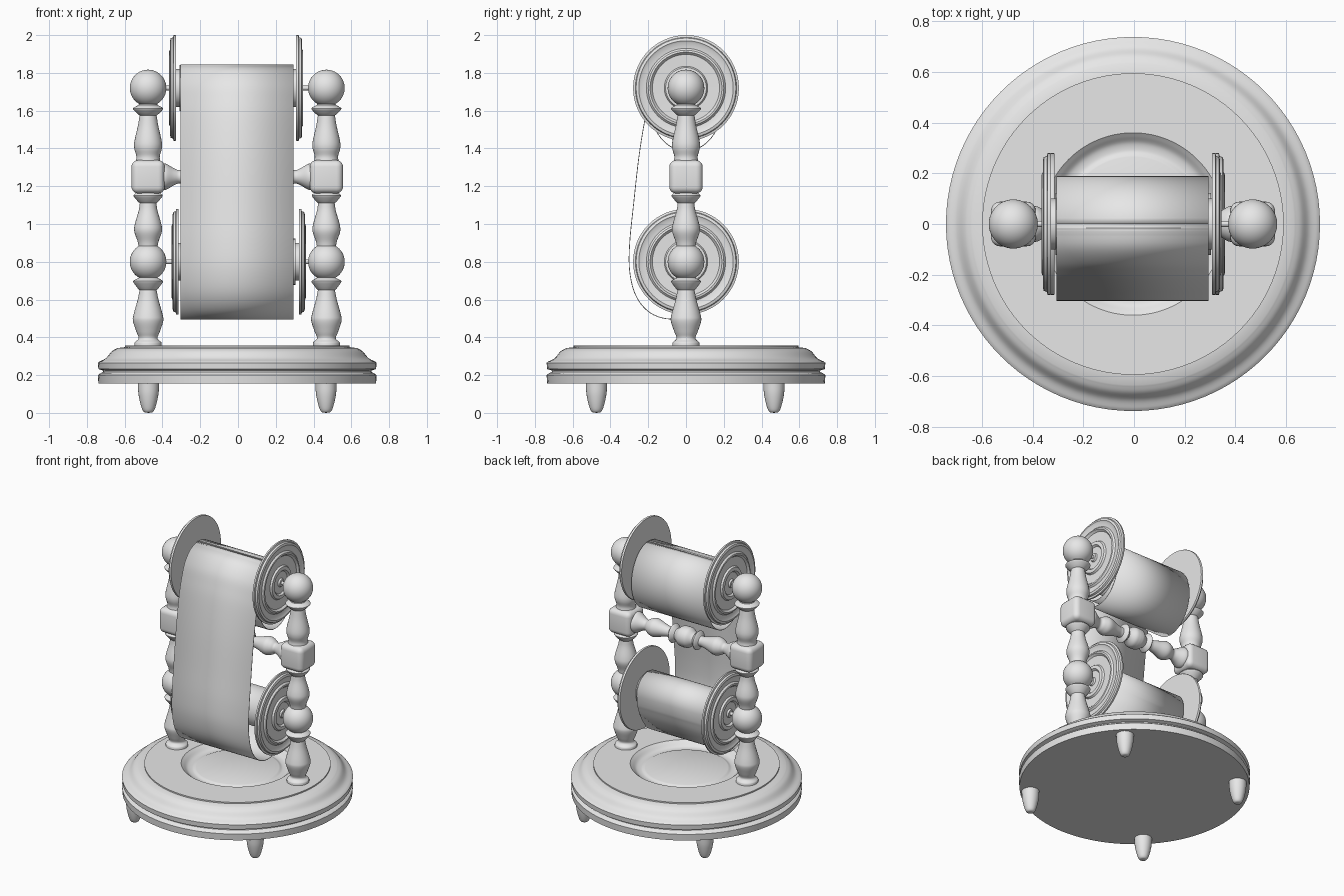
import bpy, bmesh, math
from mathutils import Matrix, Vector

if "Cube" in bpy.data.objects:
    bpy.data.objects.remove(bpy.data.objects["Cube"], do_unlink=True)

grey = bpy.data.materials.new("plain grey")
grey.use_nodes = True
grey.diffuse_color = (0.8, 0.8, 0.8, 1)
grey.node_tree.nodes["Principled BSDF"].inputs["Base Color"].default_value = grey.diffuse_color

CX = -0.004          # slight sideways offset of the whole stand
POST_X = 0.472
TOP_Z, LOW_Z, BAR_Z = 1.72, 0.8, 1.25


def finish(name, bm, angle=35):
    bmesh.ops.recalc_face_normals(bm, faces=bm.faces)
    mesh = bpy.data.meshes.new(name)
    bm.to_mesh(mesh)
    bm.free()
    mesh.materials.append(grey)
    obj = bpy.data.objects.new(name, mesh)
    bpy.context.scene.collection.objects.link(obj)
    bpy.ops.object.select_all(action="DESELECT")
    obj.select_set(True)
    bpy.context.view_layer.objects.active = obj
    bpy.ops.object.shade_smooth_by_angle(angle=math.radians(angle))
    return obj


def smooth(points, steps=5):
    """Catmull-Rom curve through 2D points."""
    p = [Vector(q) for q in points]
    p = [2 * p[0] - p[1]] + p + [2 * p[-1] - p[-2]]
    out = []
    for a, b, c, d in zip(p, p[1:], p[2:], p[3:]):
        for i in range(steps):
            t = i / steps
            out.append(0.5 * (2 * b + (c - a) * t + (2 * a - 5 * b + 4 * c - d) * t * t
                              + (3 * b - a - 3 * c + d) * t ** 3))
    return out + [p[-2]]


def ball(z, r, low=-1.4, high=math.pi / 2, n=16):
    angles = [low + (high - low) * i / n for i in range(n + 1)]
    return [(max(r * math.cos(a), 0), z + r * math.sin(a)) for a in angles]


def lathe(name, profile, matrix, segments=48):
    """Spin (radius, height) points about local z, then place with matrix."""
    bm = bmesh.new()
    verts = [bm.verts.new((r, 0, z)) for r, z in profile]
    edges = [bm.edges.new(pair) for pair in zip(verts, verts[1:])]
    bmesh.ops.spin(bm, geom=verts + edges, cent=(0, 0, 0), axis=(0, 0, 1),
                   angle=math.tau, steps=segments, use_duplicate=False)
    bmesh.ops.remove_doubles(bm, verts=bm.verts, dist=0.0004)
    bmesh.ops.transform(bm, matrix=matrix, verts=bm.verts)
    return finish(name, bm)


def along_x(x, z, side=1):
    return Matrix.Translation((x, 0, z)) @ Matrix.Rotation(side * math.pi / 2, 4, "Y")


# Round base with moulded edge and shallow dished centre
base = [(0, 0.155), (0.735, 0.155), (0.738, 0.2), (0.725, 0.21), (0.71, 0.216),
        (0.71, 0.224), (0.735, 0.232), (0.738, 0.265)]
base += smooth([(0.73, 0.272), (0.695, 0.29), (0.665, 0.325), (0.635, 0.343)])
base += [(0.595, 0.348), (0.595, 0.357), (0.585, 0.357)]
base += smooth([(0.36, 0.357), (0.345, 0.345), (0.32, 0.325), (0.29, 0.32), (0.27, 0.328)])
base += [(0.265, 0.33), (0, 0.33)]
lathe("base", base, Matrix.Translation((CX, 0, 0)), 96)

# Four tapered feet
foot = smooth([(0, 0), (0.025, 0.006), (0.04, 0.04), (0.053, 0.1), (0.057, 0.16)])
for x in (-1, 1):
    for y in (-1, 1):
        lathe("foot", foot, Matrix.Translation((CX + x * 0.47, y * 0.47 - 0.004, 0)), 24)

# Turned posts: vase, collar and ball below; block; vase, collar and ball above
lower = [(0, 0.35), (0.072, 0.35), (0.072, 0.37)]
lower += smooth([(0.07, 0.374), (0.05, 0.395), (0.062, 0.43), (0.08, 0.485),
                 (0.077, 0.52), (0.055, 0.6), (0.045, 0.65)])
lower += smooth([(0.055, 0.66), (0.077, 0.69), (0.077, 0.7), (0.05, 0.715)], 3)
lower += ball(LOW_Z, 0.097, -1.05, 1.05)
middle = smooth([(0.05, 0.88), (0.056, 0.91), (0.073, 0.96), (0.07, 1.0), (0.05, 1.07), (0.044, 1.11)])
middle += smooth([(0.055, 1.12), (0.075, 1.145), (0.075, 1.155), (0.05, 1.175)], 3)
upper = [(0.05, 1.3)]
upper += smooth([(0.065, 1.33), (0.062, 1.36), (0.073, 1.4), (0.072, 1.44),
                 (0.054, 1.52), (0.045, 1.575)])
upper += smooth([(0.055, 1.582), (0.077, 1.605), (0.077, 1.615), (0.05, 1.63)], 3)
upper += ball(TOP_Z, 0.097, -1.05)

for side, label in ((1, "left"), (-1, "right")):
    x = CX + side * POST_X
    lathe(label + "_post", lower + middle + upper, Matrix.Translation((x, 0, 0)))
    bm = bmesh.new()
    bmesh.ops.create_cube(bm, size=0.176, matrix=Matrix.Translation((x, 0, BAR_Z)))
    bmesh.ops.bevel(bm, geom=bm.edges[:], offset=0.035, segments=5, profile=0.5, affect="EDGES")
    finish(label + "_block", bm)

# Turned cross bar, mirrored about its middle
half = smooth([(0.07, 0), (0.066, 0.03), (0.045, 0.06)])
half += smooth([(0.04, 0.07), (0.062, 0.09), (0.062, 0.1), (0.035, 0.115)], 3)
half += smooth([(0.033, 0.13), (0.045, 0.18), (0.062, 0.24), (0.05, 0.28),
                (0.035, 0.305), (0.045, 0.335), (0.068, 0.375), (0.07, 0.4)])
bar = [(r, -h) for r, h in reversed(half)] + half[1:]
lathe("cross_bar", bar, along_x(CX, BAR_Z))

# Spools: two stepped discs, a core and thin axles into the post balls
disc = [(0, 0), (0.278, 0), (0.28, 0.004), (0.28, 0.013), (0.268, 0.016), (0.264, 0.028),
        (0.25, 0.032), (0.24, 0.026), (0.21, 0.024), (0.2, 0.035), (0.19, 0.037),
        (0.178, 0.024), (0.115, 0.022), (0.108, 0.034), (0.085, 0.036), (0.075, 0.024),
        (0.03, 0.024), (0.025, 0.035), (0.012, 0.036), (0.012, 0.12), (0, 0.12)]
for label, z, shift in (("upper", TOP_Z, -0.01), ("lower", LOW_Z, 0.004)):
    for side in (1, -1):
        lathe(label + "_spool_disc", disc, along_x(shift + side * 0.318, z, side), 64)
    core = [(0, -0.32), (0.1, -0.32), (0.1, -0.3), (0.122, -0.3),
            (0.122, 0.3), (0.1, 0.3), (0.1, 0.32), (0, 0.32)]
    lathe(label + "_spool_core", core, along_x(shift, z), 64)


# Paper: loose loops hanging on the upper core, then down the front to the lower one
def loop(width, bottom, n=40):
    top = TOP_Z + 0.123
    mid, tall = (top + bottom) / 2, (top - bottom) / 2
    return [(width * math.sin(math.tau * i / n), mid + tall * math.cos(math.tau * i / n))
            for i in range(n)]


fall = smooth([(0, 1.845), (-0.09, 1.82), (-0.155, 1.75), (-0.19, 1.66), (-0.218, 1.55),
               (-0.25, 1.35), (-0.278, 1.1), (-0.298, 0.9), (-0.298, 0.75), (-0.265, 0.62),
               (-0.19, 0.53), (-0.08, 0.497), (0.01, 0.535), (0.085, 0.64), (0.125, 0.74)])
wrap = [(0.127 * math.cos(a / 10), LOW_Z + 0.127 * math.sin(a / 10)) for a in range(0, 50)]
path = loop(0.15, 1.5) + loop(0.17, 1.43) + loop(0.187, 1.387) + fall + wrap
bm = bmesh.new()
rows = [[bm.verts.new((x, y, z)) for x in (-0.305, 0.294)] for y, z in path]
for (a, b), (c, d) in zip(rows, rows[1:]):
    bm.faces.new((a, b, d, c))
paper = finish("paper_sheet", bm, 60)
solid = paper.modifiers.new("thickness", "SOLIDIFY")
solid.thickness = 0.004
solid.offset = 0
